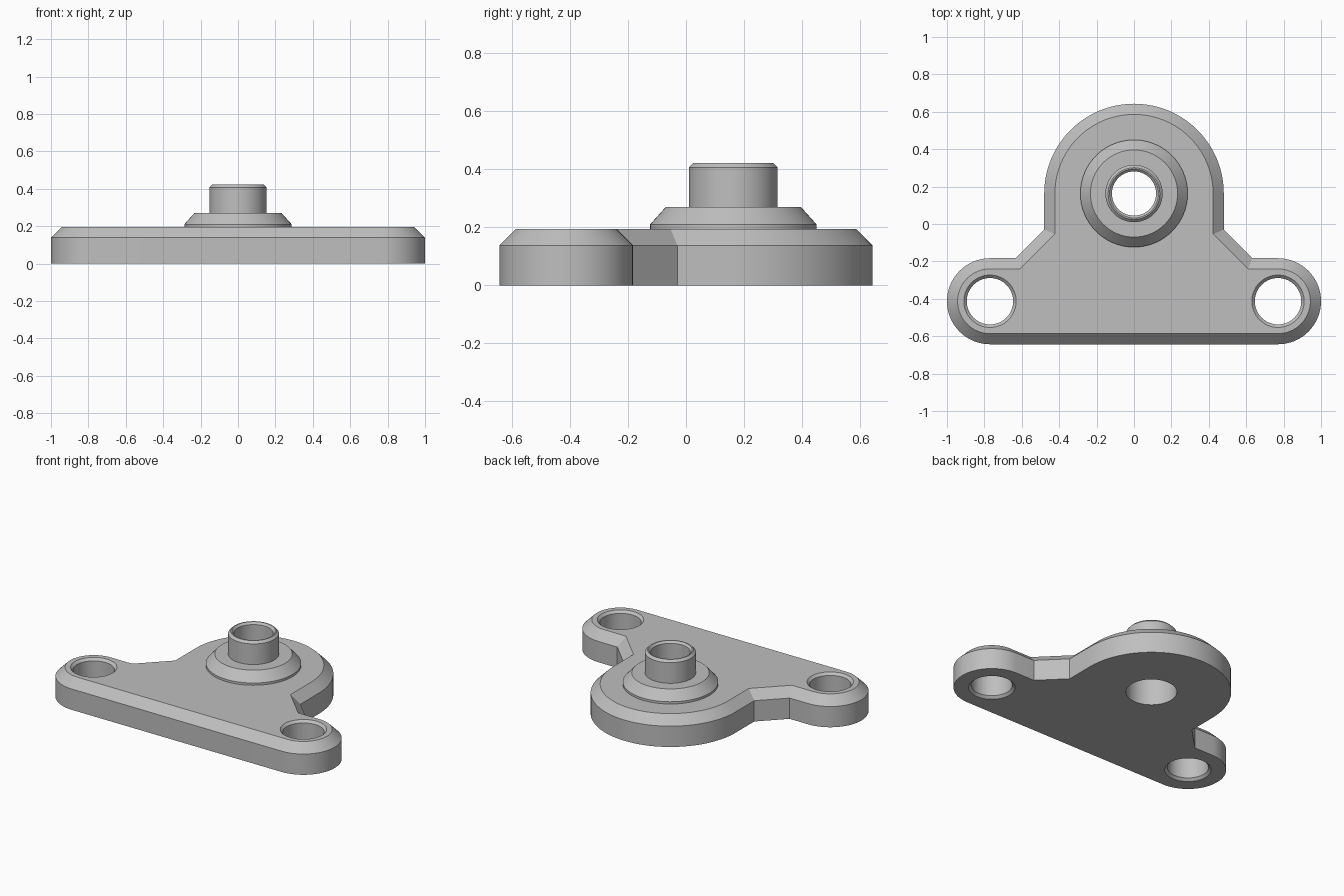
import bpy, bmesh, math

if "Cube" in bpy.data.objects:
    bpy.data.objects.remove(bpy.data.objects["Cube"])

BOSS_Y = 0.163                      # centre of the round end and boss
EAR_X, EAR_Y, EAR_R = 0.77, -0.413, 0.23
BODY_R, NECK_Y = 0.48, -0.03
TOP, SHOULDER, BEVEL = 0.195, 0.138, 0.057

grey = bpy.data.materials.new("plain_grey")
grey.diffuse_color = (0.52, 0.52, 0.52, 1)
grey.use_nodes = True
grey.node_tree.nodes["Principled BSDF"].inputs["Base Color"].default_value = grey.diffuse_color


def arc(cx, cy, r, start, end, n):
    angles = [math.radians(start + (end - start) * i / n) for i in range(n + 1)]
    return [(cx + r * math.cos(a), cy + r * math.sin(a)) for a in angles]


def circle(cx, cy, r, n=64):
    return arc(cx, cy, r, 0, 360, n)[:-1]


def plate_outline(d):
    """Plate contour moved inward by d."""
    miter = d * math.tan(math.pi / 8)
    ear_top = EAR_Y + EAR_R
    half = arc(0, BOSS_Y, BODY_R - d, 90, 0, 24)
    half.append((BODY_R - d, NECK_Y - miter))
    half.append((BODY_R + NECK_Y - ear_top - miter, ear_top - d))
    half += arc(EAR_X, EAR_Y, EAR_R - d, 90, -90, 32)
    return half + [(-x, y) for x, y in reversed(half[1:])]


def add_walls(bm, rings, closed=False):
    """Join stacked (points, z) rings with quads and return the vertex loops."""
    loops = [[bm.verts.new((x, y, z)) for x, y in pts] for pts, z in rings]
    pairs = list(zip(loops, loops[1:]))
    if closed:
        pairs.append((loops[-1], loops[0]))
    for a, b in pairs:
        n = len(a)
        for i in range(n):
            j = (i + 1) % n
            bm.faces.new((a[i], a[j], b[j], b[i]))
    return loops


def finish(bm, name):
    bmesh.ops.recalc_face_normals(bm, faces=bm.faces[:])
    mesh = bpy.data.meshes.new(name)
    bm.to_mesh(mesh)
    bm.free()
    mesh.materials.append(grey)
    obj = bpy.data.objects.new(name, mesh)
    bpy.context.collection.objects.link(obj)
    bpy.ops.object.select_all(action='DESELECT')
    obj.select_set(True)
    bpy.context.view_layer.objects.active = obj
    bpy.ops.object.shade_smooth_by_angle(angle=math.radians(30))


# Mounting plate: bevelled outline, two chamfered bolt holes and a centre bore
bm = bmesh.new()
stacks = [add_walls(bm, [(plate_outline(0), 0), (plate_outline(0), SHOULDER),
                         (plate_outline(BEVEL), TOP)])]
for side in (-1, 1):
    profile = [(0.14, 0), (0.124, 0.016), (0.124, TOP - 0.016), (0.14, TOP)]
    stacks.append(add_walls(bm, [(circle(side * EAR_X, EAR_Y, r), z) for r, z in profile]))
stacks.append(add_walls(bm, [(circle(0, BOSS_Y, 0.153), z) for z in (0, TOP)]))
for end in (0, -1):
    edges = []
    for loops in stacks:
        ring = loops[end]
        edges += [bm.edges.get((ring[i - 1], ring[i])) for i in range(len(ring))]
    bmesh.ops.triangle_fill(bm, edges=edges, use_beauty=True, normal=(0, 0, 1))
finish(bm, "mounting_plate")

# Boss: conical flange with a hollow tube
bm = bmesh.new()
boss = [(0.118, TOP), (0.287, TOP), (0.287, 0.21), (0.233, 0.27), (0.153, 0.27),
        (0.153, 0.407), (0.138, 0.422), (0.131, 0.422), (0.118, 0.409)]
add_walls(bm, [(circle(0, BOSS_Y, r), z) for r, z in boss], closed=True)
finish(bm, "hollow_boss")
